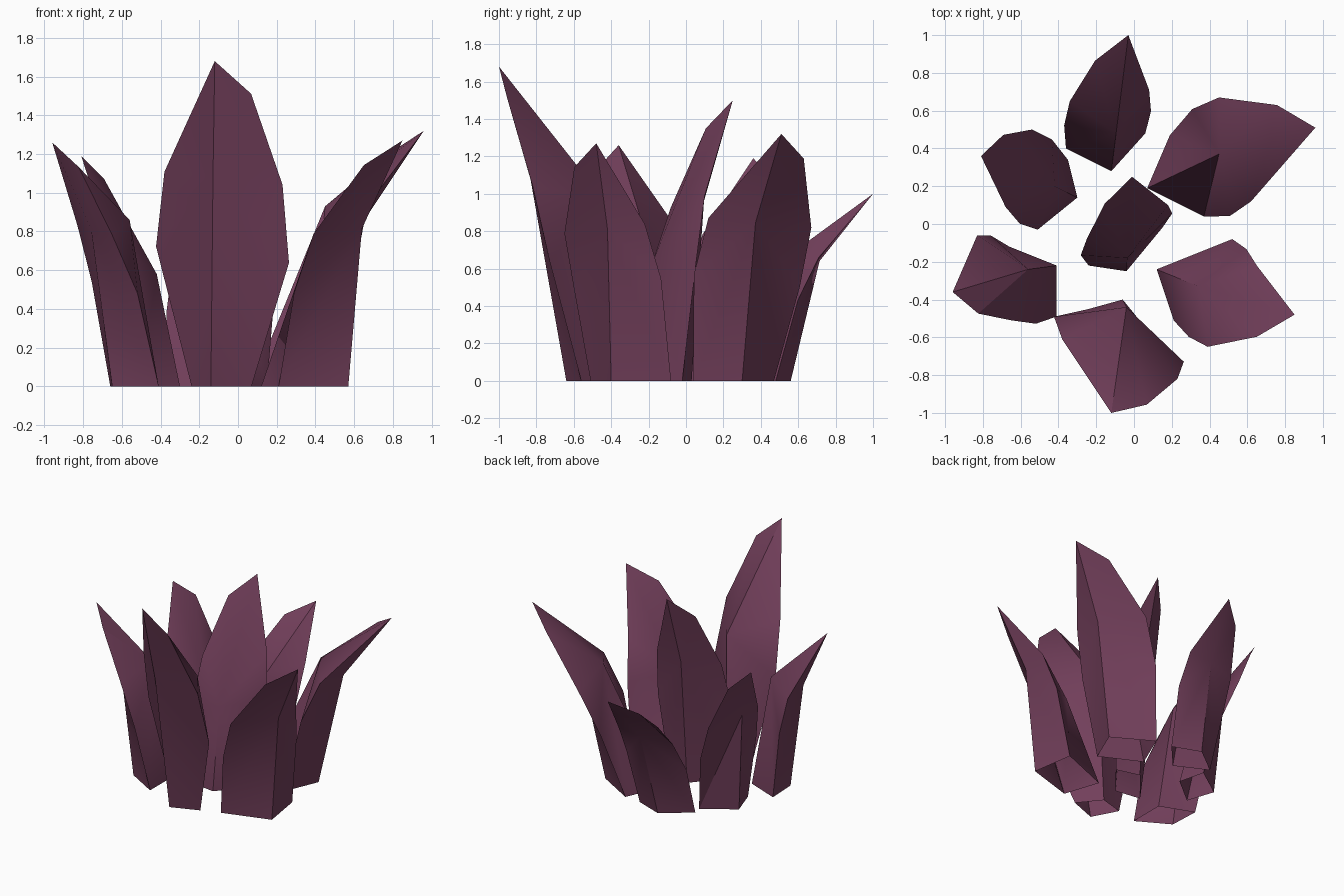
import bpy, bmesh, math
from mathutils import Vector

if "Cube" in bpy.data.objects:
    bpy.data.objects.remove(bpy.data.objects["Cube"])

plum = bpy.data.materials.new("dusky plum")
plum.diffuse_color = (0.17, 0.05, 0.105, 1)
plum.use_nodes = True
plum.node_tree.nodes["Principled BSDF"].inputs["Base Color"].default_value = plum.diffuse_color


def leaf(name, base, tip, wide_a, wide_b, ridge_in, f_out, bulge=0.04):
    """Pointed leaf, open underneath: a four-sided foot (edge a, inner ridge,
    edge b, outer ridge) rising through bulging side edges to one tip."""
    a0, in0, b0, out0 = [Vector((*p, 0)) for p in base]
    tip = Vector(tip)
    h = tip.z

    def at(p, z):
        return Vector((p[0], p[1], z * h))

    a2, b2 = at(wide_a, 0.62), at(wide_b, 0.66)
    side = at(a2 - b2, 0).normalized()
    # side edges, foot to shoulder
    a1 = at((a0 + a2) / 2 + side * bulge, 0.38)
    a3 = at(a2.lerp(tip, 0.64) + side * 0.065, 0.9)
    b1 = at((b0 + b2) / 2 - side * bulge, 0.43)
    edge_a, edge_b = [a0, a1, a2, a3, tip], [b0, b1, b2, tip]
    # outer ridge corner
    ridge_out = at(out0.lerp(tip, f_out), 0.64)

    bm = bmesh.new()
    for ridge, foot in ((Vector(ridge_in), in0), (ridge_out, out0)):
        for edge in (edge_a, edge_b):
            chain = [foot] + edge
            for p, q in zip(chain, chain[1:]):
                bm.faces.new([bm.verts.new(v) for v in (ridge, p, q)])
    bmesh.ops.remove_doubles(bm, verts=bm.verts[:], dist=0.0005)
    # close the foot while finding outward normals, then open it again
    foot = bmesh.ops.holes_fill(bm, edges=bm.edges[:], sides=4)["faces"]
    bmesh.ops.recalc_face_normals(bm, faces=bm.faces[:])
    bmesh.ops.delete(bm, geom=foot, context='FACES_ONLY')
    mesh = bpy.data.meshes.new(name)
    bm.to_mesh(mesh)
    bm.free()
    mesh.materials.append(plum)
    ob = bpy.data.objects.new(name, mesh)
    bpy.context.collection.objects.link(ob)
    ob.select_set(True)
    bpy.context.view_layer.objects.active = ob


# ring of six leaves leaning outwards
leaf("back_leaf", [(-.36, .40), (-.12, .28), (.06, .48), (-.15, .56)],
     (-.03, 1.0, 1.0), (-.34, .65), (.08, .71), (-.095, .48, .62), .35, .02)
leaf("back_right_leaf", [(.19, .47), (.07, .19), (.37, .04), (.48, .30)],
     (.96, .51, 1.32), (.45, .67), (.62, .12), (.45, .37, .93), .34)
leaf("front_right_leaf", [(.21, -.51), (.12, -.24), (.52, -.08), (.57, -.40)],
     (.85, -.48, 1.27), (.39, -.65), (.65, -.22), (.34, -.33, .64), .25, .02)
leaf("front_leaf", [(.07, -.56), (-.06, -.40), (-.24, -.45), (-.14, -.64)],
     (-.12, -1.0, 1.68), (.23, -.82), (-.38, -.61), (-.04, -.44, .97), .53, .12)
leaf("front_left_leaf", [(-.41, -.49), (-.41, -.22), (-.66, -.12), (-.65, -.35)],
     (-.96, -.36, 1.26), (-.65, -.51), (-.83, -.06), (-.56, -.24, .86), .35, .03)
leaf("back_left_leaf", [(-.35, .34), (-.30, .14), (-.51, -.03), (-.58, .18)],
     (-.81, .36, 1.19), (-.54, .50), (-.68, .09), (-.42, .20, .58), .25, .03)
# upright leaf in the middle
leaf("middle_leaf", [(-.24, -.22), (-.04, -.25), (.15, -.02), (-.03, .03)],
     (-.01, .25, 1.5), (-.25, -.08), (.18, .10), (-.035, -.18, .63), .30)

bpy.ops.object.shade_smooth_by_angle(angle=math.radians(30))
